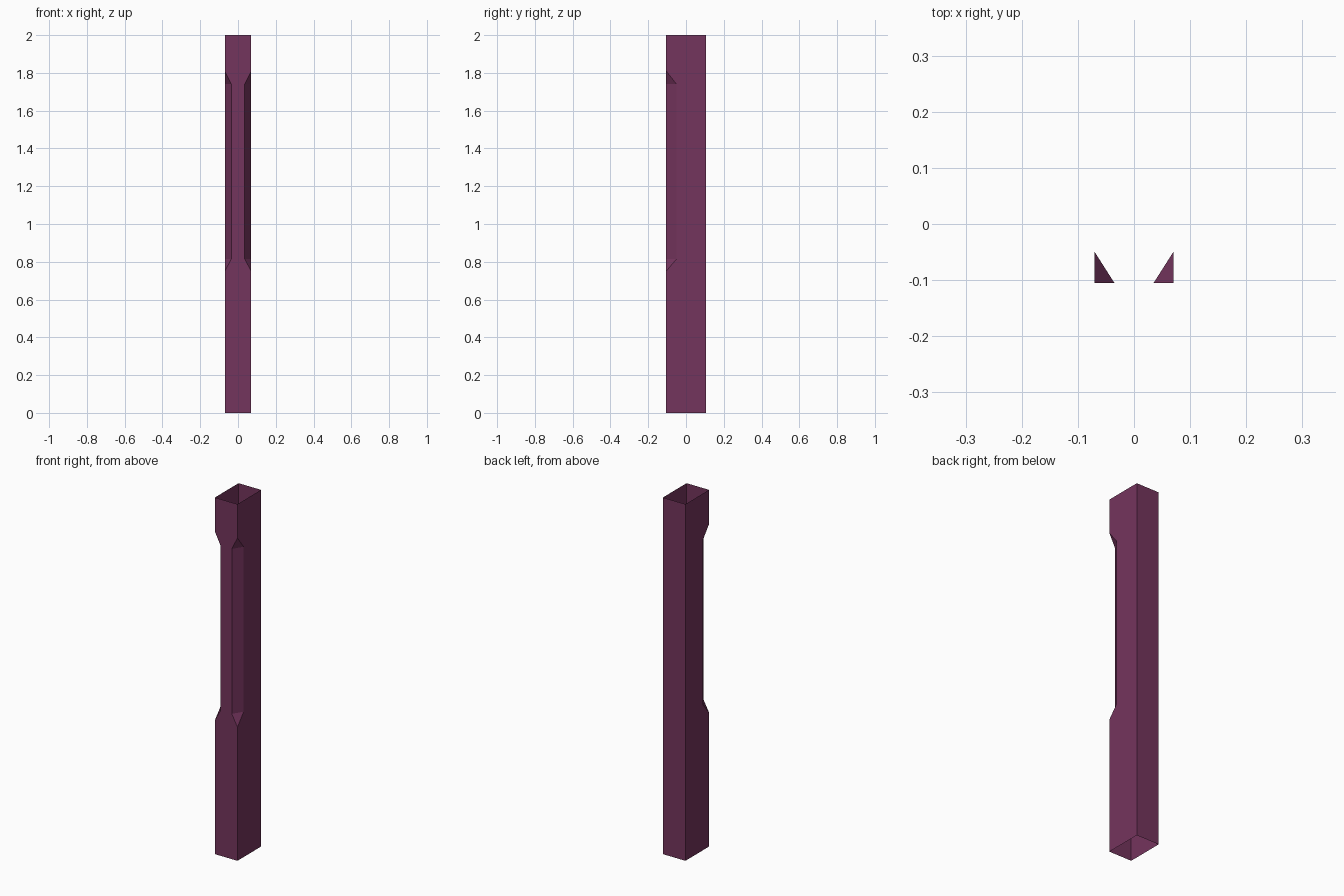
import bpy
import bmesh

cube = bpy.data.objects.get("Cube")
if cube:
    bpy.data.objects.remove(cube, do_unlink=True)

# Overall half sizes and the chamfer on the two front edges
W, D, H = 0.07, 0.105, 2.0
CHAMFER_X, CHAMFER_Y = 0.035, -0.05
# Heights: bottom tip, bottom shoulder, top shoulder, top tip
TIP_LOW, LOW, HIGH, TIP_HIGH = 0.75, 0.815, 1.74, 1.81

plum = bpy.data.materials.new("plum")
plum.use_nodes = True
colour = (0.175, 0.035, 0.11, 1.0)
plum.diffuse_color = colour
plum.node_tree.nodes["Principled BSDF"].inputs["Base Color"].default_value = colour

bm = bmesh.new()


def face(*points):
    bm.faces.new([bm.verts.new(p) for p in points])


def edge_profile(s):
    """Front corner of one side, bottom to top: outer, front-cut and side-cut points."""
    outer = [(s * W, -D, z) for z in (0, TIP_LOW, TIP_HIGH, H)]
    front = [(s * CHAMFER_X, -D, z) for z in (LOW, HIGH)]
    side = [(s * W, CHAMFER_Y, z) for z in (LOW, HIGH)]
    return outer, front, side


front_outline = []
for s in (-1, 1):
    outer, front, side = edge_profile(s)
    # Side wall with its notch
    face((s * W, D, 0), *outer[:2], *side, *outer[2:], (s * W, D, H))
    # Chamfer and its sloped ends
    face(front[0], side[0], side[1], front[1])
    face(outer[1], side[0], front[0])
    face(outer[2], front[1], side[1])
    line = outer[:2] + front + outer[2:]
    front_outline += line if s < 0 else line[::-1]

# Front and back walls; both ends stay open
face(*front_outline)
face((-W, D, 0), (W, D, 0), (W, D, H), (-W, D, H))

bmesh.ops.remove_doubles(bm, verts=bm.verts[:], dist=0.0001)
bmesh.ops.recalc_face_normals(bm, faces=bm.faces[:])

mesh = bpy.data.meshes.new("chamfered_post")
bm.to_mesh(mesh)
bm.free()
mesh.materials.append(plum)
post = bpy.data.objects.new("chamfered_post", mesh)
bpy.context.collection.objects.link(post)
